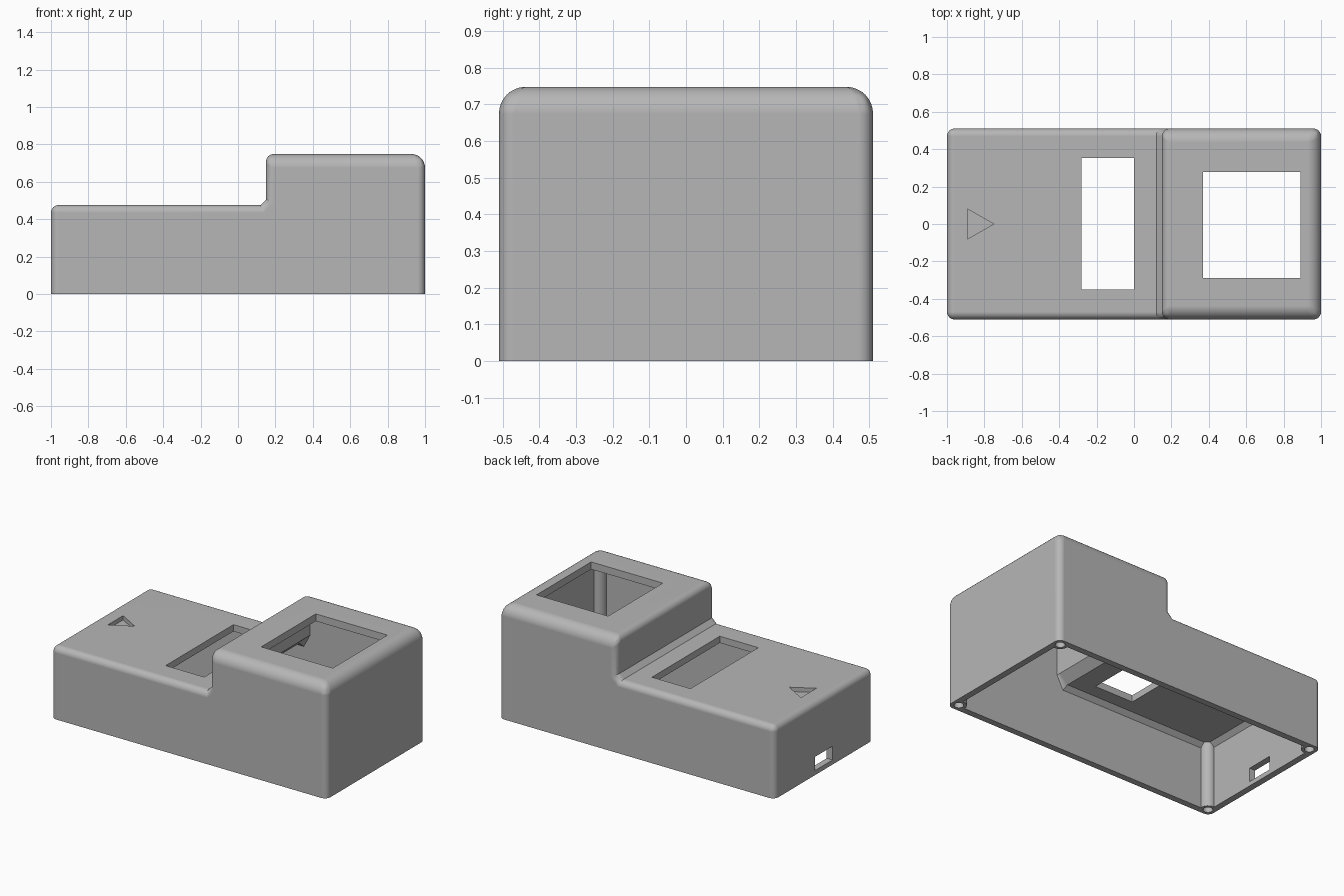
import bpy, bmesh
from mathutils import Matrix

if "Cube" in bpy.data.objects:
    bpy.data.objects.remove(bpy.data.objects["Cube"])

HALF_Y = 0.51
WALL = 0.042

grey = bpy.data.materials.new("plain_grey")
grey.use_nodes = True
colour = (0.47, 0.47, 0.47, 1)
grey.diffuse_color = colour
grey.node_tree.nodes["Principled BSDF"].inputs["Base Color"].default_value = colour


def add_object(name, bm):
    bmesh.ops.recalc_face_normals(bm, faces=bm.faces[:])
    mesh = bpy.data.meshes.new(name)
    bm.to_mesh(mesh)
    bm.free()
    obj = bpy.data.objects.new(name, mesh)
    bpy.context.collection.objects.link(obj)
    mesh.materials.append(grey)
    return obj


def apply(obj, mod):
    bpy.ops.object.select_all(action="DESELECT")
    bpy.context.view_layer.objects.active = obj
    obj.select_set(True)
    bpy.ops.object.modifier_apply(modifier=mod.name)


def cut(obj, cutter):
    cutter.hide_render = True
    mod = obj.modifiers.new("cut", "BOOLEAN")
    mod.operation = "DIFFERENCE"
    mod.solver = "EXACT"
    mod.object = cutter
    apply(obj, mod)
    bpy.data.objects.remove(cutter)


def prism(name, points, direction):
    """Extrude a flat outline along a direction."""
    bm = bmesh.new()
    face = bm.faces.new([bm.verts.new(p) for p in points])
    new = bmesh.ops.extrude_face_region(bm, geom=[face])["geom"]
    verts = [v for v in new if isinstance(v, bmesh.types.BMVert)]
    bmesh.ops.translate(bm, vec=direction, verts=verts)
    return add_object(name, bm)


def box(name, x, y, z):
    outline = [(x[0], y[0], z[0]), (x[1], y[0], z[0]), (x[1], y[1], z[0]), (x[0], y[1], z[0])]
    return prism(name, outline, (0, 0, z[1] - z[0]))


def cylinder(name, x, y, radius, bottom, top):
    bm = bmesh.new()
    bmesh.ops.create_cone(bm, cap_ends=True, segments=32, radius1=radius, radius2=radius,
                          depth=top - bottom, matrix=Matrix.Translation((x, y, (top + bottom) / 2)))
    return add_object(name, bm)


def bevelled_profile(name, profile, half_y, radius_rule, width, segments):
    """Side outline extruded across the width, each edge bevelled by its own radius."""
    obj = prism(name, [(x, -half_y, z) for x, z in profile], (0, 2 * half_y, 0))
    bm = bmesh.new()
    bm.from_mesh(obj.data)
    layer = bm.edges.layers.float.new("bevel_weight_edge")
    for edge in bm.edges:
        edge[layer] = radius_rule(edge) / width
    bm.to_mesh(obj.data)
    bm.free()
    mod = obj.modifiers.new("round", "BEVEL")
    mod.limit_method = "WEIGHT"
    mod.width = width
    mod.segments = segments
    mod.use_clamp_overlap = False
    apply(obj, mod)
    return obj


def is_cross(edge):
    a, b = (v.co for v in edge.verts)
    return abs(a.y - b.y) > 0.1


def is_low(edge):
    return max(v.co.z for v in edge.verts) < 0.1


def is_concave(edge):
    p = edge.verts[0].co
    return 0 < p.x < 0.3 and p.z < 0.6


def outer_radius(edge):
    a, b = (v.co for v in edge.verts)
    if is_low(edge) or (is_cross(edge) and is_concave(edge)):
        return 0
    on_tall_top = min(a.z, b.z) > 0.7
    if on_tall_top and (not is_cross(edge) or a.x > 0.9):
        return 0.073
    return 0.04


def inner_radius(edge):
    a, b = (v.co for v in edge.verts)
    if is_low(edge) or (is_cross(edge) and is_concave(edge)) or abs(a.x - b.x) + abs(a.y - b.y) < 0.01:
        return 0
    return 0.028


# Outer body: low deck, sloped step, tall block
body = bevelled_profile(
    "enclosure_shell",
    [(-1, 0), (1, 0), (1, 0.748), (0.15, 0.748), (0.15, 0.505), (0.12, 0.475), (-1, 0.475)],
    HALF_Y, outer_radius, 0.073, 8)

# Hollow inside, open at the bottom, leaving the corner screw posts
inner = 1 - WALL
cavity = bevelled_profile(
    "cavity",
    [(-inner, -0.1), (inner, -0.1), (inner, 0.7), (0.195, 0.7), (0.195, 0.488), (0.138, 0.431), (-inner, 0.431)],
    HALF_Y - WALL, inner_radius, 0.028, 1)
corners = [(sx * 0.951, sy * 0.461) for sx in (-1, 1) for sy in (-1, 1)]
for x, y in corners:
    cut(cavity, cylinder("post", x, y, 0.048, -0.2, 0.9))
cut(body, cavity)

# Screw holes in the posts
for x, y in corners:
    cut(body, cylinder("screw_hole", x, y, 0.029, -0.1, 0.25))

# Windows in the deck and the tall block, port in the end wall
cut(body, box("deck_window", (-0.28, 0), (-0.35, 0.353), (0.35, 0.6)))
cut(body, box("top_window", (0.37, 0.89), (-0.288, 0.278), (0.6, 0.9)))
cut(body, box("port", (-1.1, -0.9), (-0.09, 0.09), (0.03, 0.12)))

# Engraved arrow on the deck
arrow = [(-0.89, -0.08, 0.447), (-0.75, 0, 0.447), (-0.89, 0.08, 0.447)]
cut(body, prism("arrow", arrow, (0, 0, 0.1)))

# Smooth the rounds, keep the cut edges crisp
bpy.ops.object.select_all(action="DESELECT")
bpy.context.view_layer.objects.active = body
body.select_set(True)
bpy.ops.object.shade_smooth_by_angle(angle=0.5)
normals = body.modifiers.new("flat_faces", "WEIGHTED_NORMAL")
normals.keep_sharp = True
